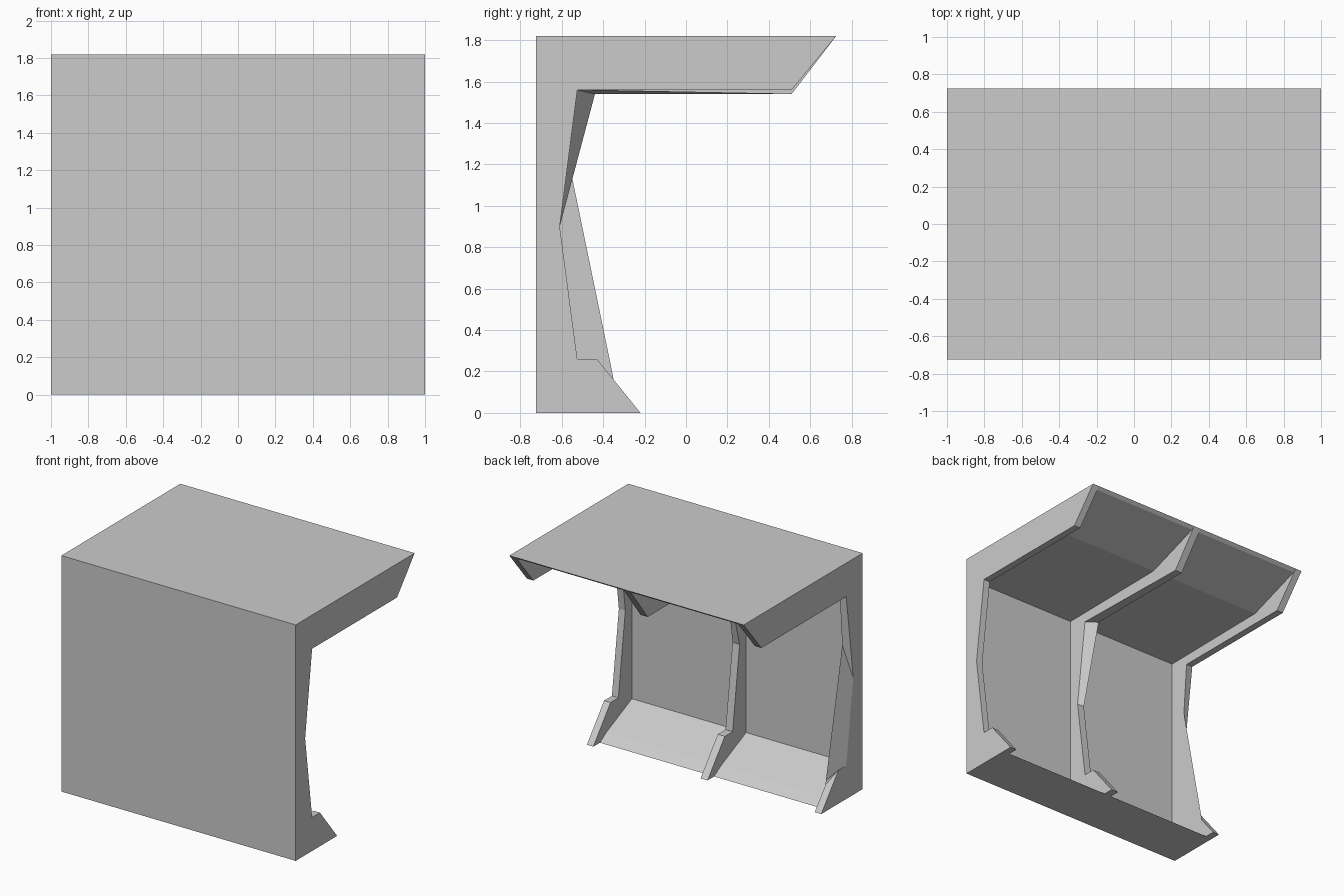
import bpy, bmesh

if "Cube" in bpy.data.objects:
    bpy.data.objects.remove(bpy.data.objects["Cube"])

# Profiles are (y, z) outlines
RIB = [(-.725, 0), (-.22, 0), (-.43, .26), (-.525, .26), (-.61, .9),
       (-.525, 1.56), (.51, 1.56), (.725, 1.82), (-.725, 1.82)]
SHELL = [(-.725, 0), (-.30, 0), (-.38, .05), (-.69, .19), (-.69, 1.635),
         (.26, 1.645), (.70, 1.80), (.725, 1.82), (-.725, 1.82)]


def changed(profile, moves):
    """Copy a profile with some corners moved."""
    return [moves.get(i, p) for i, p in enumerate(profile)]


def loft(name, x0, prof0, x1, prof1):
    """Solid between two outlines standing at x0 and x1."""
    bm = bmesh.new()
    a = [bm.verts.new((x0, y, z)) for y, z in prof0]
    b = [bm.verts.new((x1, y, z)) for y, z in prof1]
    n = len(a)
    bm.faces.new(a)
    bm.faces.new(b[::-1])
    for i in range(n):
        j = (i + 1) % n
        bm.faces.new((a[j], a[i], b[i], b[j]))
    bmesh.ops.recalc_face_normals(bm, faces=bm.faces)
    mesh = bpy.data.meshes.new(name)
    bm.to_mesh(mesh)
    bm.free()
    obj = bpy.data.objects.new(name, mesh)
    bpy.context.collection.objects.link(obj)
    return obj


# Wall, floor and ceiling panels of the two bays
for side, s in (("left", -1), ("right", 1)):
    loft(side + "_bay_panel", s * .03, SHELL, s * .945, SHELL)

# Right end rib, straight
loft("right_end_rib", .945, RIB, 1, RIB)

# Middle rib, upper front corner pulled out on its left edge
loft("middle_rib",
     -.03, changed(RIB, {5: (-.44, 1.54), 6: (.51, 1.54)}),
     .03, changed(RIB, {6: (.51, 1.54)}))

# Left end rib, inner edge tapering out to the foot
loft("left_end_rib", -1, RIB, -.945,
     changed(RIB, {2: (-.35, .16), 3: (-.355, .19), 4: (-.555, 1.16)}))
